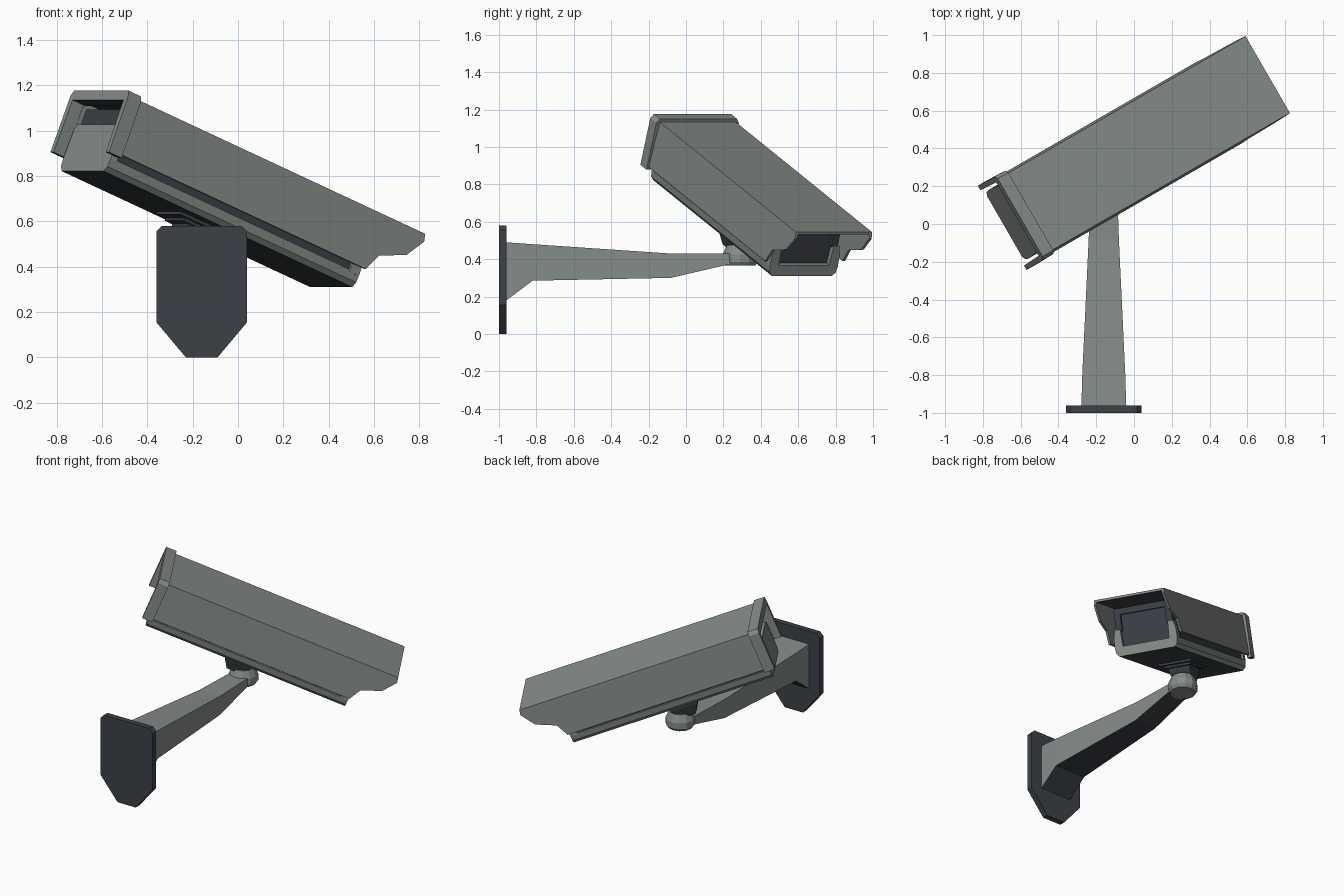
import bpy, bmesh, math
from mathutils import Vector

if "Cube" in bpy.data.objects:
    bpy.data.objects.remove(bpy.data.objects["Cube"])


def material(name, rgb):
    m = bpy.data.materials.new(name)
    m.diffuse_color = (*rgb, 1)
    m.use_nodes = True
    m.node_tree.nodes["Principled BSDF"].inputs["Base Color"].default_value = m.diffuse_color
    return m


GREY = material("grey paint", (0.235, 0.265, 0.25))
DARK = material("dark slate", (0.045, 0.052, 0.063))

# Tilted housing frame: local x = forward, y = right side, z = up
yaw, pitch = math.radians(30), math.radians(22)
F = Vector((math.cos(yaw) * math.cos(pitch), math.sin(yaw) * math.cos(pitch), -math.sin(pitch)))
R = Vector((math.sin(yaw), -math.cos(yaw), 0))
U = R.cross(F)
O = Vector((-0.16, 0.29, 0.60))


def tilt(p):
    return O + F * p[0] + R * p[1] + U * p[2]


def loft(name, rings, mat, tilted=False, dark_below=False):
    """Solid through matching cross-section rings; optionally dark underside."""
    bm = bmesh.new()
    rows = [[bm.verts.new(tilt(p) if tilted else p) for p in r] for r in rings]
    n = len(rows[0])
    for a, b in zip(rows, rows[1:]):
        for i in range(n):
            j = (i + 1) % n
            bm.faces.new((a[i], a[j], b[j], b[i]))
    bm.faces.new(rows[0][::-1])
    bm.faces.new(rows[-1])
    bmesh.ops.recalc_face_normals(bm, faces=bm.faces)
    if dark_below:
        up = U if tilted else Vector((0, 0, 1))
        for f in bm.faces:
            f.material_index = int(f.normal.dot(up) < -0.75)
    me = bpy.data.meshes.new(name)
    bm.to_mesh(me)
    bm.free()
    me.materials.append(mat)
    if dark_below:
        me.materials.append(DARK)
    ob = bpy.data.objects.new(name, me)
    bpy.context.collection.objects.link(ob)
    return ob


def section(name, pts, u0, u1, mat, dark_below=False):
    """Extrude a (side, up) outline along the housing."""
    return loft(name, [[(u, v, w) for v, w in pts] for u in (u0, u1)], mat, True, dark_below)


def box(name, u, v, w, mat, dark_below=False):
    pts = [(v[0], w[0]), (v[1], w[0]), (v[1], w[1]), (v[0], w[1])]
    return section(name, pts, u[0], u[1], mat, dark_below)


def mirrored(half):
    return half + [(-v, w) for v, w in reversed(half)]


def circle(r, z, n=12):
    return [(-0.16 + r * math.cos(2 * math.pi * i / n), 0.29 + r * math.sin(2 * math.pi * i / n), z)
            for i in range(n)]


# Sun hood: top panel and two flared sides with a stepped front edge
box("hood_top", (-0.63, 0.95), (-0.23, 0.23), (0.309, 0.324), GREY, True)
side = [(-0.63, 0.324), (0.95, 0.324), (0.957, 0.289), (0.892, 0.199),
        (0.764, 0.147), (0.722, 0.065), (-0.63, 0.065)]
for s, label in ((1, "right"), (-1, "left")):
    rings = [[(u, s * (0.235 + (0.324 - w) * 0.045 - t), w) for u, w in side] for t in (0, 0.015)]
    loft("hood_side_" + label, rings, GREY, True)

# Rear collar around the hood
section("rear_collar", mirrored([(0.258, 0.05), (0.255, 0.318), (0.238, 0.343)])
        + [(-0.230, 0.05), (-0.224, 0.298), (0.224, 0.298), (0.230, 0.05)], -0.69, -0.62, GREY, True)

# Housing: tray, dark core, back panel, front bezel and window
tray = mirrored([(0.185, -0.022), (0.205, 0.0), (0.21, 0.04)])
section("housing_tray", tray, -0.645, 0.72, GREY, True)
box("housing_core", (-0.625, 0.69), (-0.195, 0.195), (0.03, 0.28), DARK)
section("back_panel", mirrored([(0.21, 0.03), (0.205, 0.18), (0.185, 0.20)]), -0.645, -0.61, GREY)
section("front_bezel", [(0.21, 0.03), (0.208, 0.10), (0.195, 0.15), (0.16, 0.15), (0.155, 0.04),
                        (-0.155, 0.04), (-0.16, 0.15), (-0.195, 0.15), (-0.208, 0.10), (-0.21, 0.03)],
        0.67, 0.72, GREY)
box("window_hood", (0.68, 0.71), (-0.19, 0.19), (0.245, 0.285), DARK)
for s, label in ((1, "right"), (-1, "left")):
    box("window_post_" + label, (0.68, 0.71), sorted((s * 0.15, s * 0.19)), (0.14, 0.25), DARK)

# Mounting plates and swivel joint under the housing
box("mount_plate", (-0.17, 0.17), (-0.11, 0.11), (-0.036, -0.02), DARK)
box("mount_plate_lower", (-0.13, 0.13), (-0.085, 0.085), (-0.05, -0.035), DARK)
loft("swivel_joint", [[(a, -b, w), (a, b, w), (-a, b, w), (-a, -b, w)]
                      for a, b, w in ((0.10, 0.07, -0.045), (0.09, 0.07, -0.08), (0.05, 0.05, -0.15))],
     DARK, True)

# Arm cup
loft("arm_cup", [circle(0.08, 0.365), circle(0.094, 0.385), circle(0.094, 0.425), circle(0.072, 0.475)],
     GREY)

# Wall arm: tapered beam (y, low z, high z, half width) with a dark underside
arm = [(-0.96, 0.18, 0.49, 0.118), (-0.82, 0.285, 0.48, 0.115), (-0.08, 0.30, 0.43, 0.08),
       (0.22, 0.37, 0.43, 0.07), (0.30, 0.37, 0.43, 0.068)]
loft("wall_arm", [[(-0.16 - h, y, a), (-0.16 + h, y, a), (-0.16 + h, y, b), (-0.16 - h, y, b)]
                  for y, a, b, h in arm], GREY, dark_below=True)

# Wall plate
plate = mirrored([(0.07, 0.0), (0.20, 0.155), (0.20, 0.555), (0.175, 0.58)])
loft("wall_plate", [[(x - 0.16, y, z) for x, z in plate] for y in (-1.0, -0.96)], DARK)
